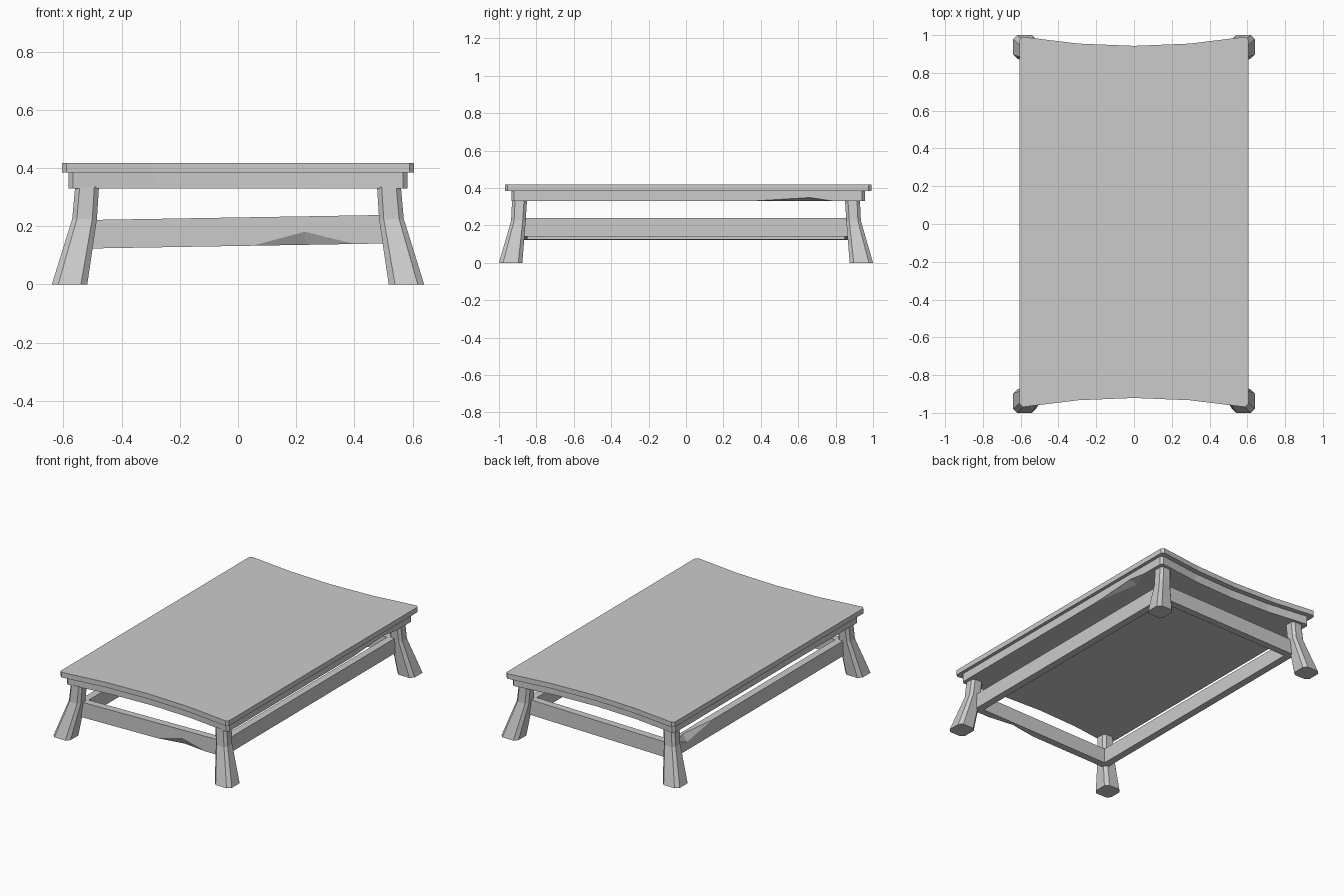
import bpy
import bmesh
from mathutils import Vector

cube = bpy.data.objects.get("Cube")
if cube:
    bpy.data.objects.remove(cube, do_unlink=True)

grey = bpy.data.materials.new("worn grey")
grey.use_nodes = True
colour = (0.6, 0.6, 0.6, 1)
grey.diffuse_color = colour
grey.node_tree.nodes["Principled BSDF"].inputs["Base Color"].default_value = colour


def finish(bm, name):
    bmesh.ops.recalc_face_normals(bm, faces=bm.faces)
    mesh = bpy.data.meshes.new(name)
    bm.to_mesh(mesh)
    bm.free()
    mesh.materials.append(grey)
    obj = bpy.data.objects.new(name, mesh)
    bpy.context.collection.objects.link(obj)


def loft(rings):
    """Closed solid through a list of matching rings, bottom to top."""
    bm = bmesh.new()
    loops = [[bm.verts.new(p) for p in ring] for ring in rings]
    n = len(loops[0])
    for low, high in zip(loops, loops[1:]):
        for i in range(n):
            j = (i + 1) % n
            bm.faces.new((low[i], low[j], high[j], high[i]))
    bm.faces.new(loops[0][::-1])
    bm.faces.new(loops[-1])
    return bm


def chip(bm, near, start, peak, end, push_a, push_b):
    """Break a notch out of the edge closest to a point; each face
    beside the edge gets its own inset notch tip."""
    near = Vector(near)
    edge = min(bm.edges, key=lambda e: ((e.verts[0].co + e.verts[1].co) / 2 - near).length)
    p, q = edge.verts
    a, b = bm.verts.new(start), bm.verts.new(end)
    if (a.co - p.co).length > (b.co - p.co).length:
        a, b = b, a
    tips = []
    for face in list(edge.link_faces):
        push = min((Vector(push_a), Vector(push_b)),
                   key=lambda d: abs(d.normalized().dot(face.normal)))
        tip = bm.verts.new(Vector(peak) + push)
        tips.append(tip)
        verts = list(face.verts)
        i = verts.index(p)
        if verts[(i + 1) % len(verts)] == q:
            verts[i + 1:i + 1] = [a, tip, b]
        else:
            i = verts.index(q)
            verts[i + 1:i + 1] = [b, tip, a]
        bm.faces.remove(face)
        bm.faces.new(verts)
    bm.faces.new((a, tips[0], tips[1]))
    bm.faces.new((b, tips[1], tips[0]))
    if edge.is_valid:
        bm.edges.remove(edge)


def slab(half_x, half_y, sag, z0, z1, cut=0.015):
    """Board with inward-curving ends and clipped corners."""
    inner = half_x - cut
    end = [(inner * t, half_y - sag * (1 - t * t)) for t in (1, 0.5, 0, -0.5, -1)]
    back = [(half_x, half_y - cut)] + end + [(-half_x, half_y - cut)]
    outline = back + [(-x, -y) for x, y in back]
    return loft([[(x, y + 0.011, z) for x, y in outline] for z in (z0, z1)])


def box(x0, x1, y0, y1, z0, z1):
    bm = loft([[(x0, y0, z), (x1, y0, z), (x1, y1, z), (x0, y1, z)] for z in (z0, z1)])
    bmesh.ops.recalc_face_normals(bm, faces=bm.faces)
    return bm


# Table top and the solid apron below it
finish(slab(0.605, 0.98, 0.048, 0.385, 0.418), "table_top")
apron = slab(0.583, 0.945, 0.048, 0.33, 0.385)
bmesh.ops.recalc_face_normals(apron, faces=apron.faces)
chip(apron, (0.583, 0.011, 0.33), (0.583, 0.35, 0.33), (0.583, 0.66, 0.33),
     (0.583, 0.79, 0.33), (0, 0, 0.019), (-0.05, 0, 0))
finish(apron, "apron")


# Splayed legs with chamfered corners
def leg_ring(x0, x1, y0, y1, z, sx, sy, c):
    pts = [(x0 + c, y0), (x1 - c, y0), (x1, y0 + c), (x1, y1 - c),
           (x1 - c, y1), (x0 + c, y1), (x0, y1 - c), (x0, y0 + c)]
    return [(x * sx, y * sy, z) for x, y in pts]


for sy, depth in ((-1, "front"), (1, "back")):
    for sx, side in ((1, "left"), (-1, "right")):
        finish(loft([
            leg_ring(0.518, 0.64, 0.875, 1.0, 0, sx, sy, 0.022),
            leg_ring(0.485, 0.57, 0.857, 0.935, 0.225, sx, sy, 0.016),
            leg_ring(0.478, 0.56, 0.85, 0.93, 0.335, sx, sy, 0.016),
        ]), f"{depth}_{side}_leg")

# Stretcher frame, slightly lower on the right
LOW, HIGH = 0.132, 0.23
IN_X, OUT_X, IN_Y, OUT_Y = 0.478, 0.525, 0.848, 0.895
boards = {
    "front_stretcher": box(-OUT_X, OUT_X, -OUT_Y, -IN_Y, LOW, HIGH),
    "back_stretcher": box(-OUT_X, OUT_X, IN_Y, OUT_Y, LOW, HIGH),
    "left_stretcher": box(IN_X, OUT_X, -OUT_Y, OUT_Y, LOW, HIGH),
    "right_stretcher": box(-OUT_X, -IN_X, -OUT_Y, OUT_Y, LOW, HIGH),
}
chip(boards["front_stretcher"], (0, -OUT_Y, LOW), (0.05, -OUT_Y, LOW),
     (0.23, -OUT_Y, LOW), (0.4, -OUT_Y, LOW), (0, 0, 0.045), (0, 0.025, 0))
chip(boards["right_stretcher"], (-OUT_X, 0, HIGH), (-OUT_X, 0.48, HIGH),
     (-OUT_X, 0.74, HIGH), (-OUT_X, 0.85, HIGH), (0, 0, -0.045), (0.03, 0, 0))
for name, bm in boards.items():
    for v in bm.verts:
        v.co.z += 0.017 * v.co.x
    finish(bm, name)
